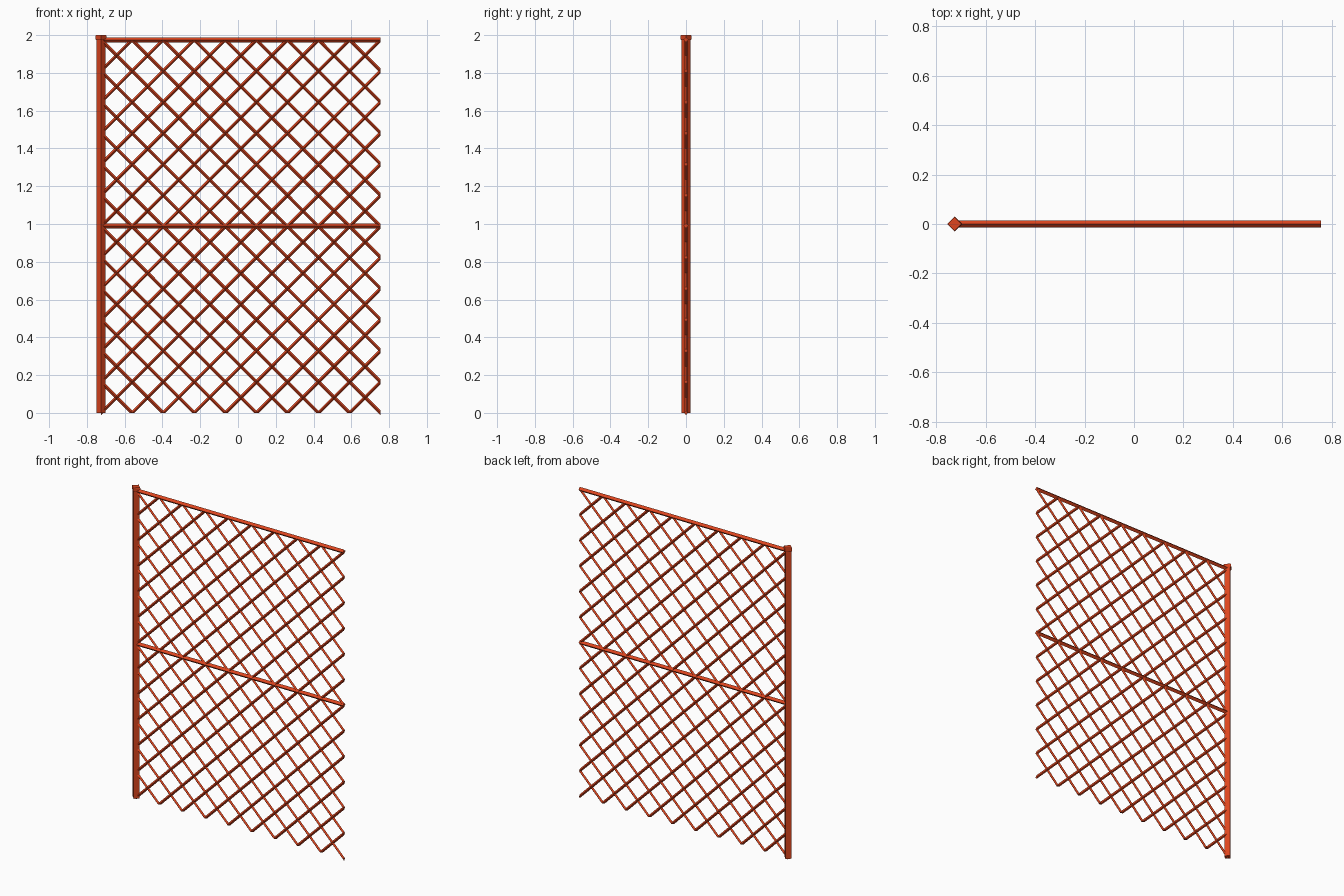
import bpy, bmesh, math
from mathutils import Vector

if "Cube" in bpy.data.objects:
    bpy.data.objects.remove(bpy.data.objects["Cube"])

rust = bpy.data.materials.new("bright_rust_red")
rust.use_nodes = True
rust.diffuse_color = (0.73, 0.06, 0.013, 1)
rust.node_tree.nodes["Principled BSDF"].inputs["Base Color"].default_value = rust.diffuse_color

LEFT, RIGHT, TOP = -0.725, 0.755, 1.975
COLS, ROWS = 9, 12


def add_mesh(name, verts, faces):
    """Make an object with outward normals."""
    mesh = bpy.data.meshes.new(name)
    mesh.from_pydata(verts, [], faces)
    mesh.materials.append(rust)
    bm = bmesh.new()
    bm.from_mesh(mesh)
    bmesh.ops.recalc_face_normals(bm, faces=bm.faces)
    bm.to_mesh(mesh)
    bm.free()
    bpy.context.collection.objects.link(bpy.data.objects.new(name, mesh))


def loft(rings):
    """Verts and faces of a closed solid through four-cornered rings."""
    verts = [v for ring in rings for v in ring]
    faces = [(3, 2, 1, 0), tuple(len(verts) - 4 + k for k in range(4))]
    for a in range(0, len(verts) - 4, 4):
        for k in range(4):
            n = (k + 1) % 4
            faces.append((a + k, a + n, a + n + 4, a + k + 4))
    return verts, faces


def diamond(center, u, v):
    c, u, v = Vector(center), Vector(u), Vector(v)
    return [c + u, c + v, c - u, c - v]


def post_ring(z, r):
    return diamond((LEFT, 0, z), (r, 0, 0), (0, r, 0))


def rail(name, z, r):
    add_mesh(name, *loft([diamond((x, 0, z), (0, r, 0), (0, 0, r))
                          for x in (LEFT, RIGHT)]))


# Post and its chamfered cap
add_mesh("post", *loft([post_ring(0, 0.024), post_ring(1.98, 0.024)]))
add_mesh("post_cap", *loft([post_ring(1.974, 0.025), post_ring(1.98, 0.03),
                            post_ring(1.995, 0.03), post_ring(2.0, 0.027)]))

# Horizontal rails
rail("top_rail", TOP, 0.0135)
rail("middle_rail", 0.99, 0.0135)

# Diagonal wires, mitred flush with the edges of the panel
R = 0.0088
dx, dz = (RIGHT - LEFT) / COLS, TOP / ROWS


def wire_end(i, j, s):
    col = i if s > 0 else COLS - i
    m = R * math.sqrt(2)
    across = (0, 0, m) if i in (0, COLS) else (-s * m, 0, 0)
    return diamond((LEFT + col * dx, 0, j * dz), (0, R, 0), across)


for s, name in ((1, "rising_wires"), (-1, "falling_wires")):
    verts, faces = [], []
    for d in range(1 - COLS, ROWS):
        i0, i1 = max(0, -d), min(COLS, ROWS - d)
        v, f = loft([wire_end(i0, i0 + d, s), wire_end(i1, i1 + d, s)])
        faces += [tuple(k + len(verts) for k in face) for face in f]
        verts += v
    add_mesh(name, verts, faces)
